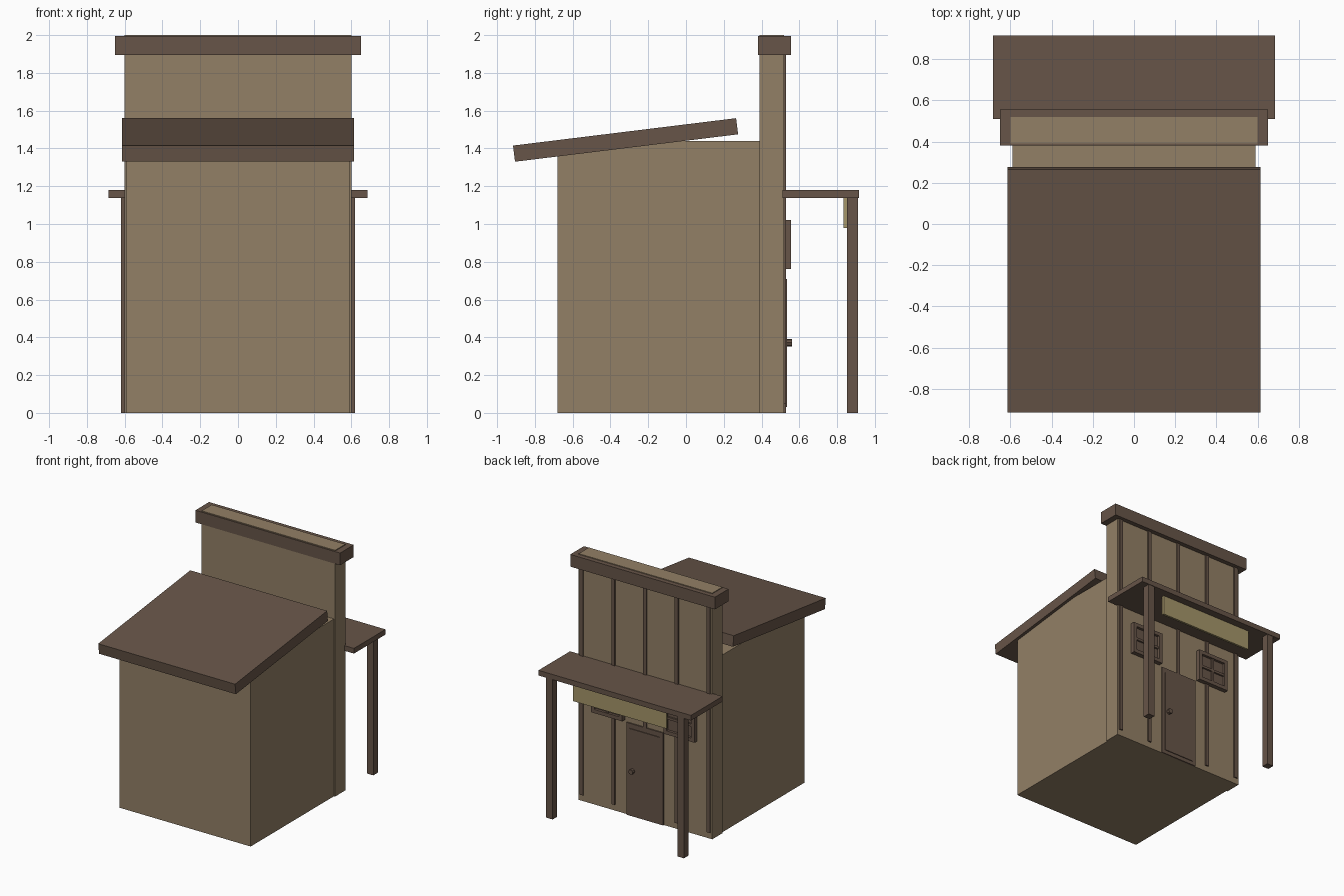
import bpy, math

default = bpy.data.objects.get("Cube")
if default:
    bpy.data.objects.remove(default, do_unlink=True)


def material(name, rgb):
    m = bpy.data.materials.new(name)
    m.use_nodes = True
    m.diffuse_color = (*rgb, 1)
    bsdf = next(n for n in m.node_tree.nodes if n.type == 'BSDF_PRINCIPLED')
    bsdf.inputs["Base Color"].default_value = (*rgb, 1)
    return m


tan = material("tan_boards", (0.290, 0.215, 0.133))
brown = material("dark_wood", (0.135, 0.090, 0.065))
cream = material("cream_paint", (0.376, 0.305, 0.144))


def box(name, x, y, z, mat, tilt=0):
    """Box from (min, max) ranges, optionally tilted about x."""
    spans = (x, y, z)
    bpy.ops.mesh.primitive_cube_add(size=1, location=[(a + b) / 2 for a, b in spans])
    o = bpy.context.object
    o.name = name
    o.scale = [b - a for a, b in spans]
    bpy.ops.object.transform_apply(location=False, rotation=False, scale=True)
    o.rotation_euler.x = tilt
    o.data.materials.append(mat)
    return o


# Building body, tall facade and its cornice
box("body", (-0.59, 0.59), (-0.68, 0.40), (0, 1.44), tan)
box("facade", (-0.60, 0.60), (0.39, 0.52), (0, 2.0), tan)
box("cornice", (-0.65, 0.65), (0.382, 0.557), (1.895, 1.994), brown)

# Sloping main roof
box("main_roof", (-0.615, 0.615), (-0.915, 0.275), (1.402, 1.488), brown,
    math.radians(7))

# Vertical battens on the facade
for i in range(-2, 3):
    x = i * 0.285
    low = 0.74 if i == 0 else 0.05
    box("batten", (x - 0.015, x + 0.015), (0.515, 0.53), (low, 1.9), brown)

# Porch roof, posts and sign board
box("porch_roof", (-0.685, 0.685), (0.51, 0.915), (1.138, 1.18), brown)
for s in (-1, 1):
    box("porch_post", (s * 0.59 - 0.029, s * 0.59 + 0.029), (0.853, 0.911), (0, 1.14), brown)
box("sign_board", (-0.42, 0.42), (0.835, 0.853), (0.978, 1.139), cream)

# Door with frame and knob
box("door_frame", (-0.165, 0.165), (0.515, 0.53), (0, 0.75), brown)
box("door_panel", (-0.135, 0.135), (0.52, 0.536), (0.03, 0.71), brown)
bpy.ops.mesh.primitive_cylinder_add(vertices=8, radius=0.02, depth=0.032,
                                    location=(0.105, 0.546, 0.372),
                                    rotation=(math.pi / 2, 0, 0))
knob = bpy.context.object
knob.name = "door_knob"
knob.data.materials.append(brown)

# Windows: pane, outer frame and crossed bars
bottom, top, half, rim = 0.762, 1.022, 0.14, 0.03
middle = (bottom + top) / 2
for s in (-1, 1):
    c = s * 0.325
    full = (c - half, c + half)
    depth = (0.515, 0.556)
    box("window_pane", full, (0.515, 0.535), (bottom, top), brown)
    box("window_sill", full, depth, (bottom, bottom + rim), brown)
    box("window_head", full, depth, (top - rim, top), brown)
    for side in (-1, 1):
        edge = sorted((c + side * half, c + side * (half - rim)))
        box("window_jamb", edge, depth, (bottom + rim, top - rim), brown)
    box("window_bar_upright", (c - 0.01, c + 0.01), (0.515, 0.55),
        (bottom + rim, top - rim), brown)
    box("window_bar_cross", (c - half + rim, c + half - rim), (0.515, 0.549),
        (middle - 0.01, middle + 0.01), brown)
